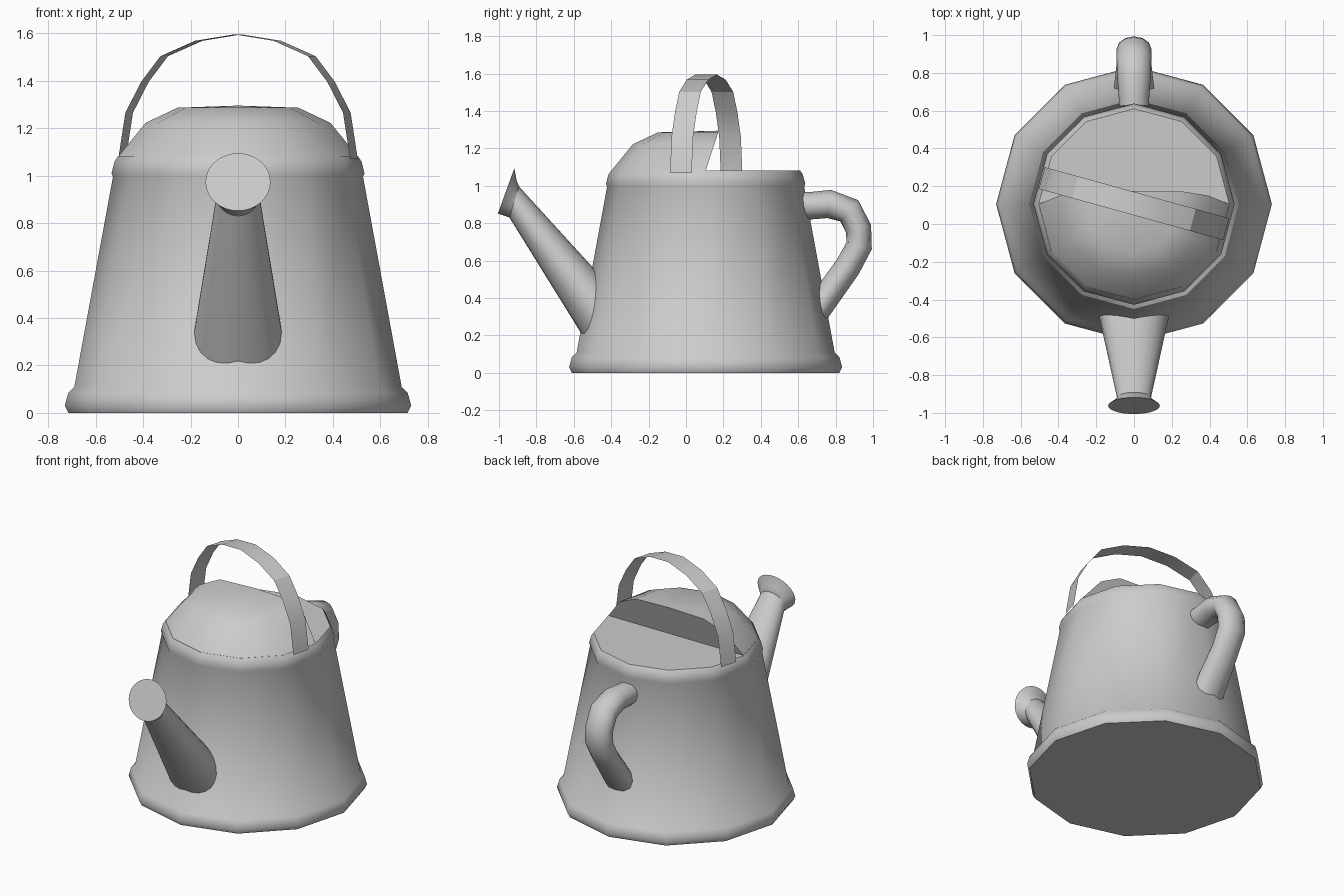
import bpy, bmesh, math

if "Cube" in bpy.data.objects:
    bpy.data.objects.remove(bpy.data.objects["Cube"])

CY = 0.105  # body axis in y


def finish(name, bm, angle=45):
    bmesh.ops.recalc_face_normals(bm, faces=bm.faces)
    mesh = bpy.data.meshes.new(name)
    bm.to_mesh(mesh)
    bm.free()
    ob = bpy.data.objects.new(name, mesh)
    bpy.context.collection.objects.link(ob)
    bpy.ops.object.select_all(action='DESELECT')
    ob.select_set(True)
    bpy.context.view_layer.objects.active = ob
    bpy.ops.object.shade_smooth_by_angle(angle=math.radians(angle))
    return ob


def loft(name, sections, n, angle=45):
    """Sections: (y, z, x radius, in-plane radius, in-plane angle in the yz plane)."""
    bm = bmesh.new()
    rings = []
    for y, z, rx, rp, t in sections:
        ring = []
        for i in range(n):
            a = 2 * math.pi * i / n
            s = rp * math.sin(a)
            ring.append(bm.verts.new((rx * math.cos(a), y + s * math.cos(t), z + s * math.sin(t))))
        rings.append(ring)
    for a, b in zip(rings, rings[1:]):
        for i in range(n):
            j = (i + 1) % n
            bm.faces.new((a[i], a[j], b[j], b[i]))
    bm.faces.new(rings[0])
    bm.faces.new(rings[-1])
    return finish(name, bm, angle)


# Tapered twelve-sided body with rolled base and rim
profile = [(0.715, 0), (0.73, 0.03), (0.715, 0.085), (0.69, 0.108),
           (0.527, 0.995), (0.533, 1.01), (0.52, 1.06), (0.505, 1.082)]
loft("body", [(CY, z, r, r, 0) for r, z in profile], 12)

# Half-dome hood over the front of the opening, with a back that leans outward
bm = bmesh.new()
rows = []
for r, z in [(0.505, 1.08), (0.39, 1.222), (0.255, 1.286)]:
    row = []
    for i in range(7):
        a = math.pi + math.pi * i / 6
        lean = 0.07 * (z - 1.08) / 0.215 if i in (0, 6) else 0
        row.append(bm.verts.new((r * math.cos(a), CY + r * math.sin(a) + lean, z)))
    rows.append(row)
top = bm.verts.new((0, 0.175, 1.295))
for a, b in zip(rows, rows[1:]):
    for i in range(6):
        bm.faces.new((a[i], a[i + 1], b[i + 1], b[i]))
for i in range(6):
    bm.faces.new((rows[-1][i], rows[-1][i + 1], top))
bm.faces.new([r[0] for r in rows] + [top] + [r[6] for r in reversed(rows)])
finish("hood", bm)

# Carrying strap: thin arched band, turned about the body axis
half = [(0.507, 1.07), (0.476, 1.265), (0.407, 1.395), (0.323, 1.503), (0.172, 1.568)]
arch = [(-u, z) for u, z in half] + [(0, 1.595)] + half[::-1]
bm = bmesh.new()
pairs = [[bm.verts.new((u, v, z)) for v in (-0.06, 0.06)] for u, z in arch]
for a, b in zip(pairs, pairs[1:]):
    bm.faces.new((a[0], b[0], b[1], a[1]))
strap = finish("carrying_strap", bm, 20)
strap.location = (0, CY + 0.003, 0)
strap.rotation_euler[2] = math.radians(-15.5)

# Spout ending in a flared rose
tilt = math.radians(74)
loft("spout", [(-0.43, 0.254, 0.198, 0.2, math.radians(80)),
               (-0.919, 0.914, 0.09, 0.088, tilt)], 24)
loft("spout_rose", [(-0.915, 0.912, 0.088, 0.086, tilt),
                    (-0.935, 0.932, 0.1, 0.098, math.radians(72)),
                    (-0.962, 0.973, 0.137, 0.129, math.radians(70))], 32)

# Bent tubular back handle
path = [(0.57, 0.893, 0.08, 0.075), (0.66, 0.893, 0.08, 0.073), (0.765, 0.903, 0.088, 0.076),
        (0.873, 0.867, 0.092, 0.074), (0.922, 0.772, 0.092, 0.07), (0.926, 0.68, 0.092, 0.07),
        (0.865, 0.567, 0.09, 0.07), (0.735, 0.385, 0.105, 0.072), (0.65, 0.27, 0.115, 0.075)]
sections = []
for i, (y, z, rx, rp) in enumerate(path):
    p, q = path[max(i - 1, 0)], path[min(i + 1, len(path) - 1)]
    sections.append((y, z, rx, rp, math.atan2(q[1] - p[1], q[0] - p[0]) + math.pi / 2))
loft("back_handle", sections, 12, 60)
